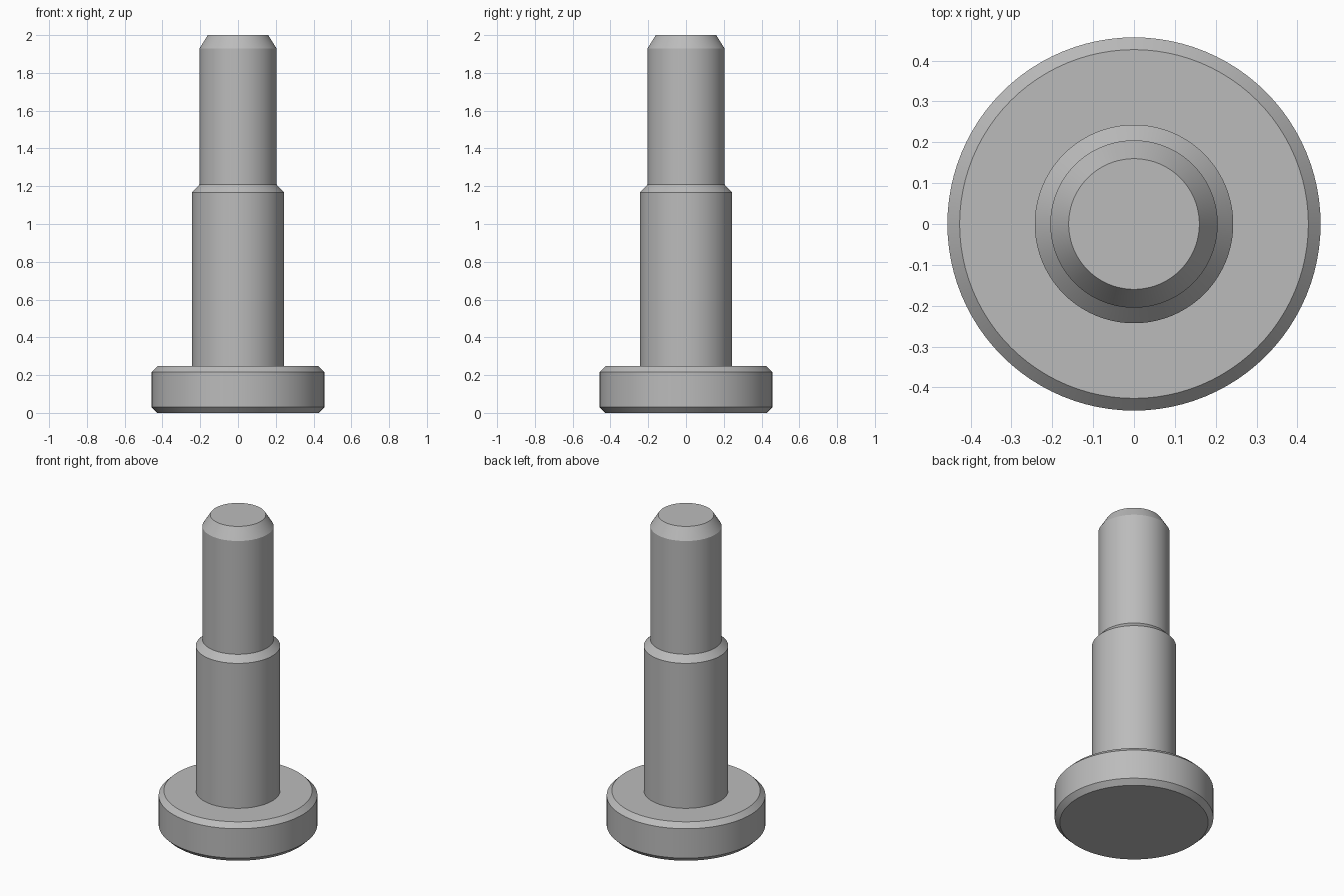
import bpy
import bmesh
import math

cube = bpy.data.objects.get("Cube")
if cube:
    bpy.data.objects.remove(cube, do_unlink=True)

SEGMENTS = 96

steel = bpy.data.materials.new("grey_steel")
steel.use_nodes = True
grey = (0.5, 0.5, 0.5, 1.0)
steel.diffuse_color = grey
steel.node_tree.nodes["Principled BSDF"].inputs["Base Color"].default_value = grey


def turned_part(name, profile):
    """Revolve a (radius, height) profile around z and close it with flat end caps."""
    bm = bmesh.new()
    rings = []
    for radius, z in profile:
        rings.append(bmesh.ops.create_circle(bm, segments=SEGMENTS, radius=radius)["verts"])
        bmesh.ops.translate(bm, verts=rings[-1], vec=(0, 0, z))
    for low, high in zip(rings, rings[1:]):
        for i in range(SEGMENTS):
            j = (i + 1) % SEGMENTS
            bm.faces.new((low[i], low[j], high[j], high[i]))
    bm.faces.new(rings[0])
    bm.faces.new(rings[-1])
    bmesh.ops.recalc_face_normals(bm, faces=bm.faces)
    mesh = bpy.data.meshes.new(name)
    bm.to_mesh(mesh)
    bm.free()
    mesh.materials.append(steel)
    part = bpy.data.objects.new(name, mesh)
    bpy.context.collection.objects.link(part)
    bpy.ops.object.select_all(action="DESELECT")
    part.select_set(True)
    bpy.context.view_layer.objects.active = part
    bpy.ops.object.shade_smooth_by_angle(angle=math.radians(25))
    return part


# One turned solid: chamfered head, shoulder, and narrower chamfered tip
turned_part("shoulder_pin", [
    (0.427, 0), (0.457, 0.03), (0.457, 0.217), (0.427, 0.247),   # head
    (0.243, 0.247), (0.243, 1.168), (0.205, 1.208),              # shoulder
    (0.205, 1.928), (0.16, 2.0),                                 # tip
])
